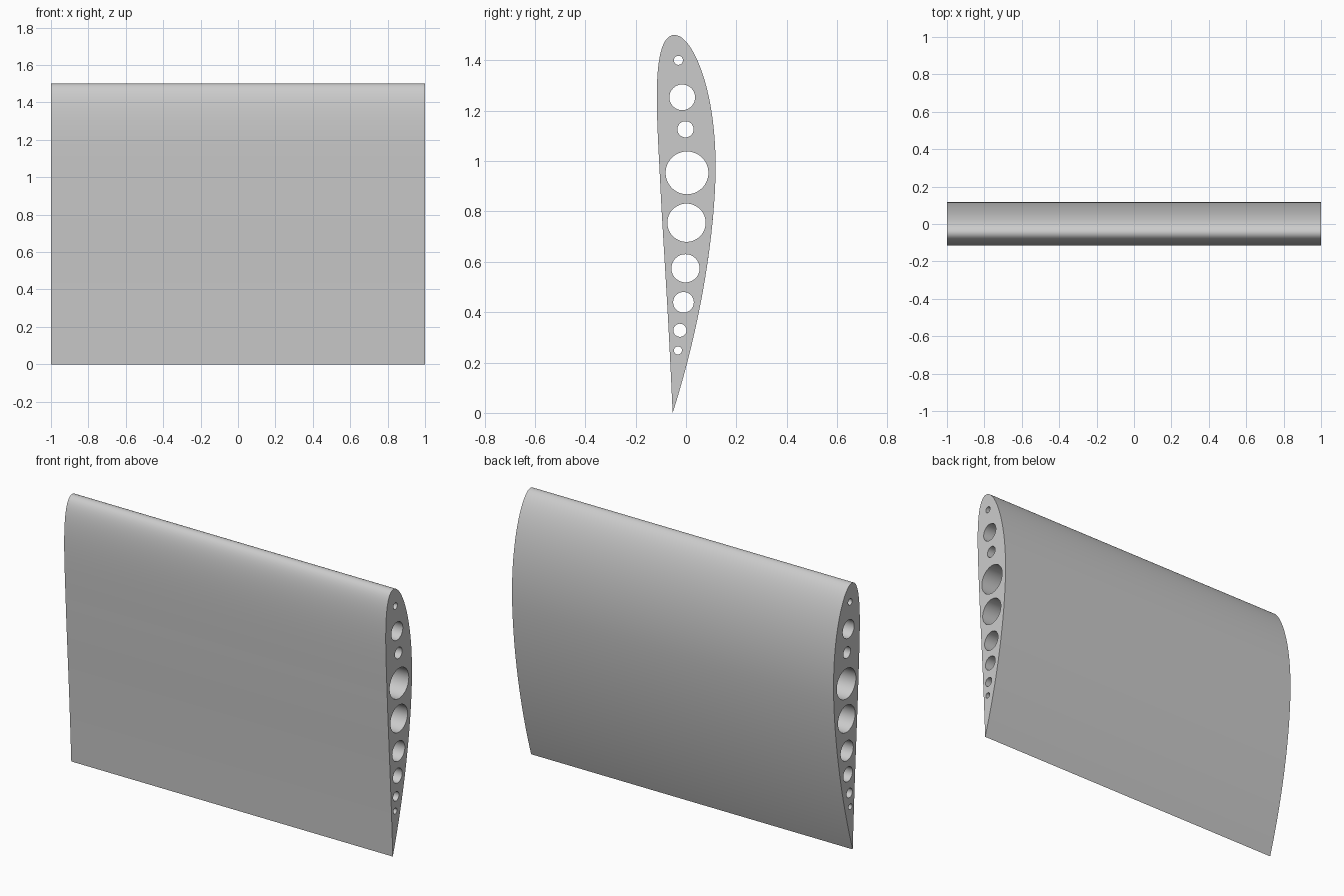
import bpy, bmesh, math
from mathutils import Matrix

cube = bpy.data.objects.get("Cube")
if cube:
    bpy.data.objects.remove(cube, do_unlink=True)

CHORD, CAMBER, CAMBER_POS, THICKNESS = 1.5, 0.04, 0.4, 0.15
CHORD_Y = -0.053
HALF_SPAN = 1.0
STEPS = 56

# Lightening holes along the chord: y, z, radius
HOLES = [
    (-0.03, 1.40, 0.018), (-0.015, 1.253, 0.051), (-0.002, 1.126, 0.032),
    (0.004, 0.953, 0.085), (0.002, 0.755, 0.076), (-0.002, 0.574, 0.056),
    (-0.01, 0.439, 0.041), (-0.024, 0.328, 0.026), (-0.032, 0.248, 0.016),
]


def airfoil_point(t, side):
    """Cambered airfoil: t runs from leading edge (0) to trailing edge (1)."""
    half = 5 * THICKNESS * (0.2969 * math.sqrt(t) - 0.126 * t - 0.3516 * t**2
                            + 0.2843 * t**3 - 0.1036 * t**4)
    p = CAMBER_POS
    k = CAMBER / (p * p if t < p else (1 - p) ** 2)
    line = k * ((0 if t < p else 1 - 2 * p) + 2 * p * t - t * t)
    slope = math.atan(2 * k * (p - t))
    along = t - side * half * math.sin(slope)
    across = line + side * half * math.cos(slope)
    return CHORD_Y + across * CHORD, (1 - along) * CHORD


def add_loop(curve, points):
    spline = curve.splines.new('POLY')
    spline.points.add(len(points) - 1)
    for point, (u, v) in zip(spline.points, points):
        point.co = (u, v, 0, 1)
    spline.use_cyclic_u = True


# Section outline with round holes, extruded along the span
ts = [(1 - math.cos(math.pi * i / STEPS)) / 2 for i in range(STEPS + 1)]
outline = [airfoil_point(t, 1) for t in reversed(ts)]
outline += [airfoil_point(t, -1) for t in ts[1:-1]]
section = bpy.data.curves.new("wing_section", 'CURVE')
section.dimensions = '2D'
section.fill_mode = 'BOTH'
section.extrude = HALF_SPAN
add_loop(section, outline)
for y, z, r in HOLES:
    angles = [math.tau * i / 48 for i in range(48)]
    add_loop(section, [(y + r * math.cos(a), z + r * math.sin(a)) for a in angles])

wing = bpy.data.objects.new("wing_panel", section)
bpy.context.collection.objects.link(wing)
bpy.ops.object.select_all(action='DESELECT')
wing.select_set(True)
bpy.context.view_layer.objects.active = wing
bpy.ops.object.convert(target='MESH')
wing = bpy.context.object
wing.name = "wing_panel"

# Stand the section upright, span along x, and weld the caps to the skin
turn = Matrix.Rotation(math.pi / 2, 4, 'Z') @ Matrix.Rotation(math.pi / 2, 4, 'X')
wing.data.transform(turn)
bm = bmesh.new()
bm.from_mesh(wing.data)
bmesh.ops.remove_doubles(bm, verts=bm.verts, dist=0.00005)
bmesh.ops.recalc_face_normals(bm, faces=bm.faces)
bm.to_mesh(wing.data)
bm.free()
bpy.ops.object.shade_smooth_by_angle(angle=math.radians(30))

# Single plain grey
grey = bpy.data.materials.new("light_grey")
grey.use_nodes = True
colour = (0.6, 0.6, 0.6, 1)
grey.diffuse_color = colour
grey.node_tree.nodes["Principled BSDF"].inputs["Base Color"].default_value = colour
wing.data.materials.clear()
wing.data.materials.append(grey)
